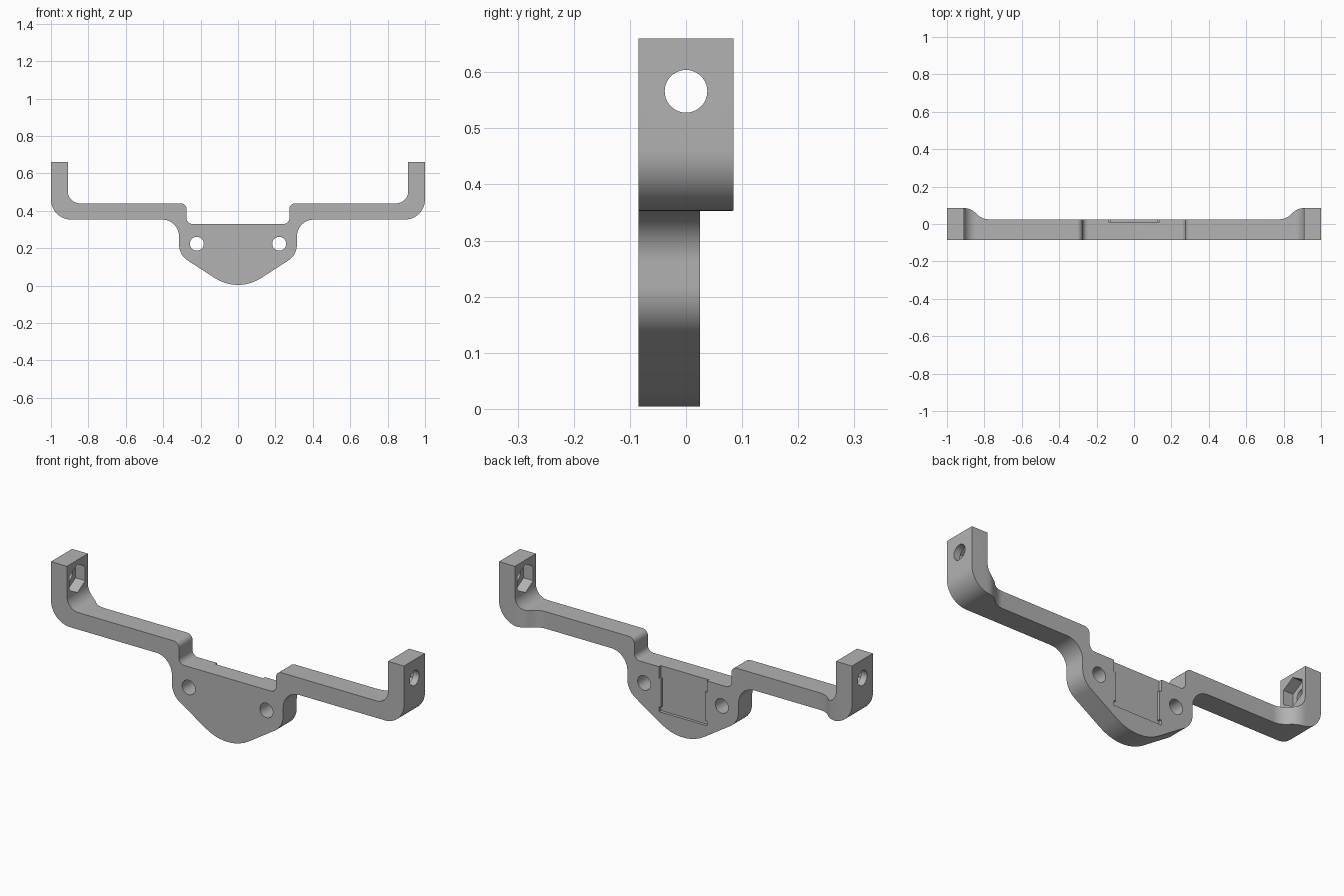
import bpy
import bmesh
import math
from mathutils import Vector, Matrix

cube = bpy.data.objects.get("Cube")
if cube:
    bpy.data.objects.remove(cube, do_unlink=True)

grey = bpy.data.materials.new("plain grey")
grey.use_nodes = True
colour = (0.45, 0.45, 0.45, 1)
grey.diffuse_color = colour
grey.node_tree.nodes["Principled BSDF"].inputs["Base Color"].default_value = colour


def rounded(corners):
    """Replace each (a, b, radius) corner by an arc."""
    out = []
    n = len(corners)
    for i, (a, b, r) in enumerate(corners):
        p = Vector((a, b))
        if r == 0:
            out.append(p)
            continue
        u = (Vector(corners[i - 1][:2]) - p).normalized()
        v = (Vector(corners[(i + 1) % n][:2]) - p).normalized()
        half = u.angle(v) / 2
        centre = p + (u + v).normalized() * r / math.sin(half)
        start = p + u * r / math.tan(half) - centre
        end = p + v * r / math.tan(half) - centre
        turn = math.atan2(start.x * end.y - start.y * end.x, start.dot(end))
        steps = max(4, round(abs(turn) / math.radians(7)))
        for k in range(steps + 1):
            t = turn * k / steps
            c, s = math.cos(t), math.sin(t)
            out.append(centre + Vector((start.x * c - start.y * s,
                                        start.x * s + start.y * c)))
    return out


def mirrored(half):
    """Close a right-hand outline with its reflection about the middle."""
    return half + [(-a, b, r) for a, b, r in reversed(half)]


def prism(name, outline, axis, low, high):
    """Extrude a flat outline along x, y or z."""
    place = {"x": lambda p: (low, p.x, p.y),
             "y": lambda p: (p.x, low, p.y),
             "z": lambda p: (p.x, p.y, low)}[axis]
    bm = bmesh.new()
    face = bm.faces.new([bm.verts.new(place(p)) for p in outline])
    side = bmesh.ops.extrude_face_region(bm, geom=[face])
    shift = Vector([(high - low) * (axis == a) for a in "xyz"])
    bmesh.ops.translate(bm, vec=shift,
                        verts=[g for g in side["geom"] if isinstance(g, bmesh.types.BMVert)])
    bmesh.ops.recalc_face_normals(bm, faces=bm.faces)
    mesh = bpy.data.meshes.new(name)
    bm.to_mesh(mesh)
    bm.free()
    ob = bpy.data.objects.new(name, mesh)
    bpy.context.collection.objects.link(ob)
    mesh.materials.append(grey)
    return ob


def ring(a, b, radius, sides):
    """Regular polygon with a corner pointing up."""
    return [Vector((a + radius * math.sin(2 * math.pi * k / sides),
                    b + radius * math.cos(2 * math.pi * k / sides))) for k in range(sides)]


def box(a0, a1, b0, b1):
    return [Vector(p) for p in ((a0, b0), (a1, b0), (a1, b1), (a0, b1))]


def cut(target, cutter):
    cutter.hide_render = True
    mod = target.modifiers.new("cut", "BOOLEAN")
    mod.operation = "DIFFERENCE"
    mod.solver = "EXACT"
    mod.object = cutter
    bpy.context.view_layer.objects.active = target
    bpy.ops.object.modifier_apply(modifier=mod.name)
    bpy.data.objects.remove(cutter, do_unlink=True)


FRONT, BACK, PLATE_BACK = -0.085, 0.085, 0.025

# Bracket: central plate, arms and upright ends in one outline
half = [
    (0.275, 0.33, 0.03), (0.275, 0.44, 0.03), (0.91, 0.44, 0.065),
    (0.91, 0.66, 0), (1, 0.66, 0), (1, 0.353, 0.108),
    (0.315, 0.353, 0.09), (0.315, 0.164, 0.1),
]
half_reflected = [(-a, b, r) for a, b, r in reversed(half)]
bracket = prism("bracket", rounded(half + [(0, -0.039, 0.225)] + half_reflected),
                "y", FRONT, BACK)

# Thinner back with curved shoulders beside the uprights
shoulders = mirrored([(0.816, PLATE_BACK, 0.091), (0.87, BACK, 0.091),
                      (0.95, BACK, 0), (0.95, 0.2, 0)])
cut(bracket, prism("back_cutter", rounded(shoulders), "z", -0.1, 0.8))

# Mounting holes, end holes and hexagonal nut pockets
for side in (-1, 1):
    cut(bracket, prism("mount_hole", ring(side * 0.22, 0.224, 0.037, 40), "y", -0.2, 0.2))
    cut(bracket, prism("end_hole", ring(0, 0.566, 0.038, 40), "x", side * 0.8, side * 1.1))
    cut(bracket, prism("nut_pocket", ring(0, 0.566, 0.073, 6), "x", side * 0.8, side * 0.965))

# Shallow recess in the back with relief slots at its corners
cut(bracket, prism("recess", box(-0.125, 0.125, 0.1, 0.4), "y", 0.01, 0.1))
for side in (-1, 1):
    for low, high in ((0.1, 0.125), (0.27, 0.4)):
        cut(bracket, prism("slot", box(side * 0.11, side * 0.136, low, high), "y", 0.01, 0.1))

bpy.ops.object.select_all(action="DESELECT")
bracket.select_set(True)
bpy.context.view_layer.objects.active = bracket
bpy.ops.object.shade_smooth_by_angle(angle=math.radians(25))
